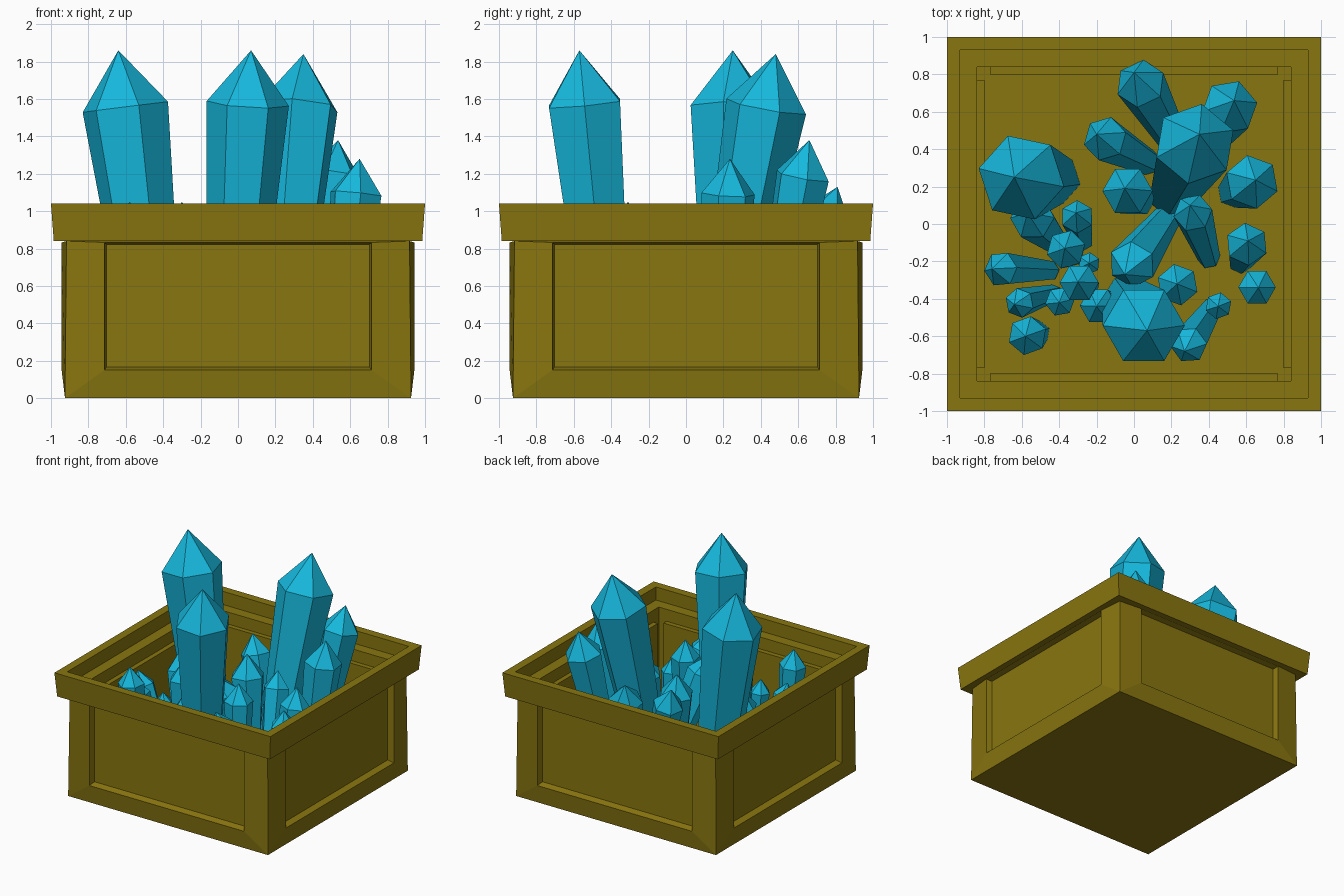
import bpy, bmesh, math
from mathutils import Vector, Matrix

if "Cube" in bpy.data.objects:
    bpy.data.objects.remove(bpy.data.objects["Cube"])


def material(name, rgb):
    m = bpy.data.materials.new(name)
    m.diffuse_color = (*rgb, 1)
    m.use_nodes = True
    m.node_tree.nodes["Principled BSDF"].inputs["Base Color"].default_value = m.diffuse_color
    return m


OLIVE = material("olive_wood", (0.25, 0.18, 0.005))
CYAN = material("cyan_crystal", (0.008, 0.48, 0.72))


def finish(name, bm, mat):
    bmesh.ops.remove_doubles(bm, verts=bm.verts, dist=1e-5)
    bmesh.ops.recalc_face_normals(bm, faces=bm.faces)
    me = bpy.data.meshes.new(name)
    bm.to_mesh(me)
    bm.free()
    me.materials.append(mat)
    ob = bpy.data.objects.new(name, me)
    bpy.context.collection.objects.link(ob)
    return ob


def bridge(bm, a, b):
    """Quads between two closed vertex loops of equal length."""
    n = len(a)
    for i in range(n):
        j = (i + 1) % n
        bm.faces.new((a[i], a[j], b[j], b[i]))


def square(bm, h, z):
    return [bm.verts.new((sx * h, sy * h, z))
            for sx, sy in ((-1, -1), (1, -1), (1, 1), (-1, 1))]


# Box: framed recessed panel on each side, then rim, ledge and hollow inside
bm = bmesh.new()
for k in range(4):
    rot = Matrix.Rotation(k * math.pi / 2, 3, 'Z')

    def rect(wb, zb, ob, wt, zt, ot):
        pts = ((-wb, -ob, zb), (wb, -ob, zb), (wt, -ot, zt), (-wt, -ot, zt))
        return [bm.verts.new(rot @ Vector(p)) for p in pts]

    outer = rect(0.925, 0, 0.925, 0.917, 0.84, 0.917)
    frame = rect(0.715, 0.15, 0.943, 0.715, 0.833, 0.943)
    panel = rect(0.702, 0.167, 0.895, 0.702, 0.822, 0.895)
    bridge(bm, outer, frame)
    bridge(bm, frame, panel)
    bm.faces.new(panel)
profile = [(0.917, 0.84), (0.985, 0.84), (1.0, 1.04), (0.93, 1.04),
           (0.93, 0.93), (0.84, 0.93), (0.84, 0.09)]
loops = [square(bm, h, z) for h, z in profile]
for a, b in zip(loops, loops[1:]):
    bridge(bm, a, b)
bm.faces.new(loops[-1])
bm.faces.new(square(bm, 0.925, 0))
finish("planter_box", bm, OLIVE)

# Backs of the panels, standing proud of the inside walls
bm = bmesh.new()
for k in range(4):
    mat = (Matrix.Rotation(k * math.pi / 2, 4, 'Z')
           @ Matrix.Translation((0, -0.822, 0.49))
           @ Matrix.Diagonal((1.54, 0.044, 0.68, 1)))
    bmesh.ops.create_cube(bm, size=1, matrix=mat)
finish("inner_panels", bm, OLIVE)


# Crystals: tapered six-sided shaft with a pointed cap
FLOOR = 0.09


def crystal(name, tip, base, r, turn):
    tip, foot = Vector(tip), Vector((*base, FLOOR))
    axis = (tip - foot).normalized()
    shoulder = tip - axis * r * 1.3
    q = Vector((0, 0, 1)).rotation_difference(axis)
    bm = bmesh.new()

    def ring(c, rad):
        return [bm.verts.new(c + q @ Vector((rad * math.cos(a), rad * math.sin(a), 0)))
                for a in (math.radians(turn + 60 * i) for i in range(6))]

    low, high = ring(foot, r * 0.58), ring(shoulder, r)
    bridge(bm, low, high)
    bm.faces.new(low)
    top = bm.verts.new(tip)
    for i in range(6):
        bm.faces.new((high[i], high[(i + 1) % 6], top))
    finish(name, bm, CYAN)


# tip, foot, shoulder radius, turn
big = [((-0.64, 0.25, 1.86), (-0.42, 0.24), 0.235, 48),
       ((0.07, -0.57, 1.86), (-0.04, -0.40), 0.22, 0),
       ((0.35, 0.48, 1.84), (0.20, 0.16), 0.22, 20)]
medium = [((0.535, 0.66, 1.38), (0.38, 0.42), 0.15, 10),
          ((0.0, 0.81, 1.13), (0.22, 0.43), 0.135, 25),
          ((0.65, 0.235, 1.28), (0.53, 0.17), 0.145, 40),
          ((-0.2, 0.48, 1.02), (0.08, 0.33), 0.12, 15),
          ((-0.05, 0.19, 1.0), (0.03, 0.12), 0.135, 0),
          ((-0.05, -0.27, 1.0), (0.18, 0.04), 0.13, 30),
          ((-0.57, 0.06, 0.95), (-0.42, -0.09), 0.12, 0)]
small = [((0.3, 0.1, 0.99), (0.4, -0.18), 0.105, 10),
         ((0.61, -0.09, 1.0), (0.57, -0.2), 0.115, 35),
         ((0.665, -0.34, 0.92), (0.62, -0.33), 0.1, 0),
         ((0.45, -0.44, 0.75), (0.46, -0.42), 0.072, 20),
         ((0.27, -0.68, 0.93), (0.42, -0.45), 0.1, 5),
         ((0.23, -0.32, 1.02), (0.25, -0.35), 0.112, 40),
         ((-0.37, -0.13, 0.97), (-0.33, -0.17), 0.105, 15),
         ((-0.31, 0.06, 0.9), (-0.27, -0.09), 0.09, 30),
         ((-0.3, -0.31, 1.05), (-0.25, -0.34), 0.105, 0),
         ((-0.24, -0.21, 0.75), (-0.25, -0.22), 0.06, 25),
         ((-0.4, -0.42, 0.82), (-0.37, -0.38), 0.08, 10),
         ((-0.64, -0.43, 0.85), (-0.43, -0.37), 0.08, 40),
         ((-0.58, -0.6, 1.05), (-0.51, -0.58), 0.105, 20),
         ((-0.76, -0.24, 0.84), (-0.45, -0.25), 0.095, 5),
         ((-0.2, -0.44, 0.85), (-0.14, -0.42), 0.1, 0)]
for size, group in (("large", big), ("medium", medium), ("small", small)):
    for i, args in enumerate(group, 1):
        crystal(f"{size}_crystal_{i}", *args)
